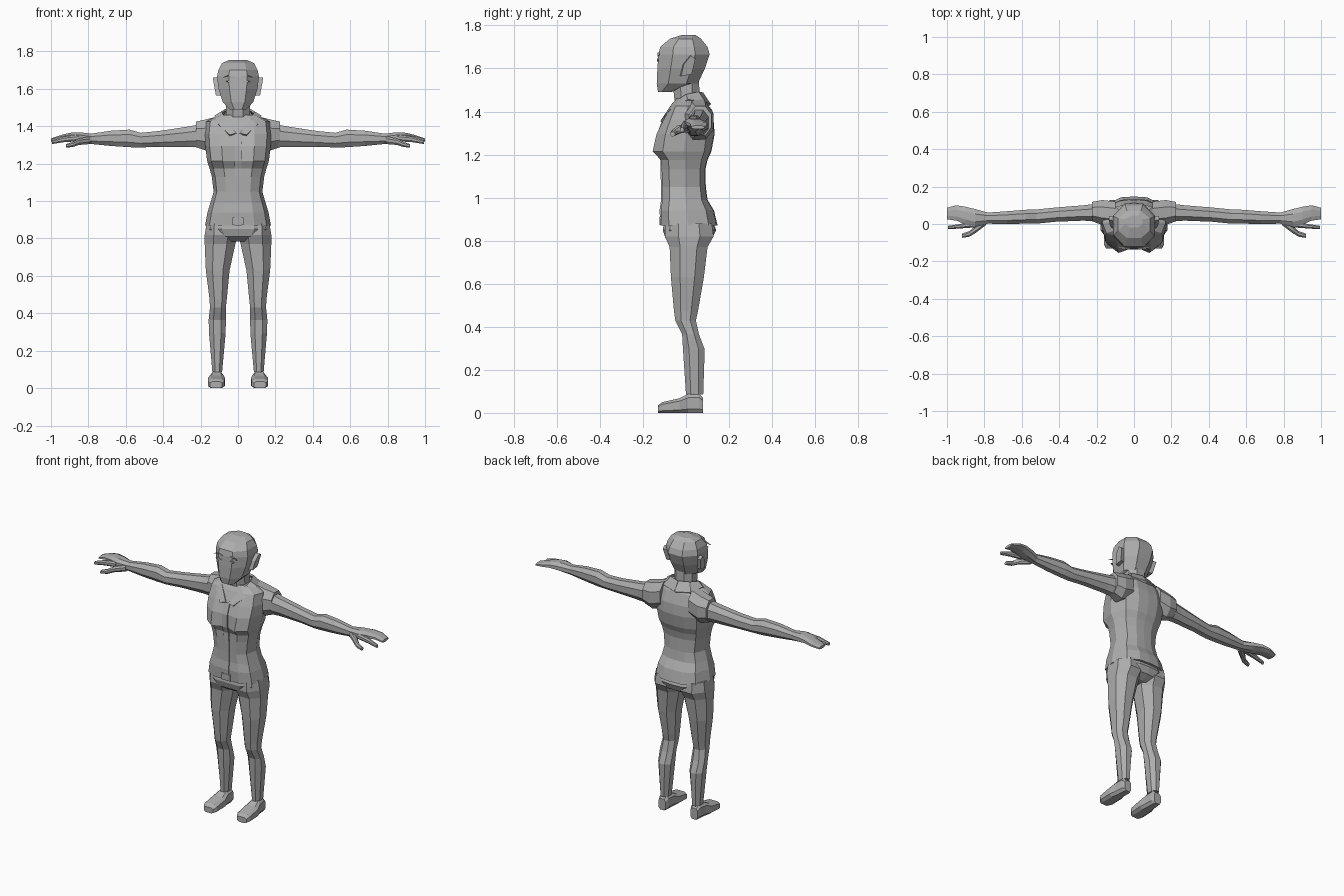
import bpy, bmesh

grey = bpy.data.materials.new("plain grey")
grey.diffuse_color = (0.42, 0.42, 0.42, 1)


def make(name, verts, faces, mirror=False, thick=0):
    """Create a flat-shaded object, optionally mirrored across x."""
    bm = bmesh.new()
    vs = [bm.verts.new(v) for v in verts]
    for f in faces:
        bm.faces.new([vs[i] for i in f])
    bmesh.ops.recalc_face_normals(bm, faces=bm.faces)
    me = bpy.data.meshes.new(name)
    bm.to_mesh(me)
    bm.free()
    me.materials.append(grey)
    ob = bpy.data.objects.new(name, me)
    bpy.context.collection.objects.link(ob)
    if thick:
        m = ob.modifiers.new("thickness", "SOLIDIFY")
        m.thickness, m.offset = thick, 0
    if mirror:
        m = ob.modifiers.new("mirror", "MIRROR")
        m.use_mirror_merge = False
    return ob


def loft(name, rings, mirror=False):
    """Skin a closed tube through rings of equal length, with end caps."""
    n = len(rings[0])
    faces = [(r * n + i, r * n + (i + 1) % n, (r + 1) * n + (i + 1) % n, (r + 1) * n + i)
             for r in range(len(rings) - 1) for i in range(n)]
    faces += [tuple(range(n)), tuple(range((len(rings) - 1) * n, len(rings) * n))]
    return make(name, [p for r in rings for p in r], faces, mirror)


def octagon(a0, a1, b0, b1, c=0.28):
    """Chamfered rectangle in two coordinates."""
    da, db = (a1 - a0) * c, (b1 - b0) * c
    return [(a0 + da, b0), (a1 - da, b0), (a1, b0 + db), (a1, b1 - db),
            (a1 - da, b1), (a0 + da, b1), (a0, b1 - db), (a0, b0 + db)]


def loft_x(name, secs, c=0.28):   # sections: x, y0, y1, z0, z1
    return loft(name, [[(x, a, b) for a, b in octagon(*s, c)] for x, *s in secs], True)


def loft_y(name, secs, c=0.2):    # sections: y, x0, x1, z0, z1
    return loft(name, [[(a, y, b) for a, b in octagon(*s, c)] for y, *s in secs], True)


def loft_z(name, secs, mirror=False, c=0.28):   # sections: z, x0, x1, y0, y1
    return loft(name, [[(a, b, z) for a, b in octagon(*s, c)] for z, *s in secs], mirror)


def body_ring(z, w, yf, yb, notch=0):
    """Twelve-sided torso section with an optional hollow at the front centre."""
    half = [(0.5 * w, yf), (0.87 * w, yf * 0.7), (w, yf * 0.25 + yb * 0.25),
            (0.8 * w, yb * 0.72), (0.4 * w, yb * 0.97)]
    right = [(x, y, z) for x, y in half]
    left = [(-x, y, z) for x, y in reversed(half)]
    return [(0, yf + notch, z)] + right + [(0, yb, z)] + left


# Jacket body: z, half width, front, back, hollow
torso = [(0.87, 0.176, -0.113, 0.147, 0), (0.94, 0.163, -0.117, 0.13, 0),
         (0.99, 0.148, -0.11, 0.1, 0), (1.05, 0.13, -0.11, 0.092, 0),
         (1.13, 0.14, -0.113, 0.09, 0), (1.175, 0.152, -0.117, 0.1, 0.005),
         (1.215, 0.165, -0.155, 0.118, 0.035), (1.295, 0.175, -0.137, 0.133, 0.012),
         (1.36, 0.178, -0.105, 0.128, 0), (1.425, 0.17, -0.07, 0.105, 0),
         (1.46, 0.105, -0.045, 0.085, 0)]
loft("jacket_body", [body_ring(*t) for t in torso])

# Hips under the jacket hem
loft("hips", [body_ring(0.9, 0.16, -0.1, 0.12), body_ring(0.85, 0.172, -0.108, 0.14),
              body_ring(0.81, 0.14, -0.095, 0.122), body_ring(0.785, 0.07, -0.06, 0.08)])

# Trouser legs
loft_z("leg", [(0.88, 0.02, 0.168, -0.095, 0.12), (0.82, 0.004, 0.178, -0.098, 0.128),
               (0.77, 0.014, 0.178, -0.076, 0.1), (0.63, 0.045, 0.172, -0.07, 0.083),
               (0.475, 0.06, 0.152, -0.056, 0.056), (0.43, 0.065, 0.15, -0.05, 0.046),
               (0.365, 0.065, 0.157, -0.018, 0.06), (0.295, 0.066, 0.155, -0.014, 0.087),
               (0.085, 0.085, 0.137, 0.0, 0.08)], True)

# Shoes
loft_y("shoe", [(-0.13, 0.085, 0.15, 0, 0.035), (-0.11, 0.072, 0.16, 0, 0.05),
                (-0.03, 0.07, 0.16, 0, 0.068), (0.01, 0.078, 0.148, 0, 0.088),
                (0.06, 0.08, 0.143, 0, 0.09), (0.08, 0.088, 0.137, 0, 0.07)])

# Cap sleeve and bare arm
loft_x("sleeve", [(0.1, -0.01, 0.12, 1.29, 1.455), (0.17, -0.005, 0.128, 1.27, 1.437),
                  (0.225, 0.015, 0.118, 1.288, 1.425)])
loft_x("arm", [(0.15, 0.01, 0.115, 1.285, 1.42), (0.27, 0.018, 0.1, 1.29, 1.398),
               (0.42, 0.012, 0.088, 1.29, 1.375), (0.52, 0.002, 0.078, 1.287, 1.365),
               (0.58, 0.002, 0.076, 1.288, 1.382), (0.68, 0.0, 0.068, 1.295, 1.376),
               (0.8, 0.002, 0.06, 1.307, 1.358)])

# Hand: palm, joined fingers, index finger, thumb
loft_x("palm_and_fingers", [(0.78, 0.002, 0.06, 1.305, 1.36), (0.85, -0.015, 0.08, 1.315, 1.368),
                            (0.9, -0.003, 0.092, 1.325, 1.365), (0.95, 0.018, 0.1, 1.325, 1.352),
                            (1.0, 0.025, 0.087, 1.318, 1.335)])
loft_x("index_finger", [(0.85, -0.018, 0.015, 1.32, 1.355), (0.93, -0.024, 0.0, 1.315, 1.345),
                        (0.995, -0.028, -0.01, 1.305, 1.325)])
loft_x("thumb", [(0.79, -0.005, 0.03, 1.305, 1.345), (0.85, -0.05, -0.01, 1.3, 1.335),
                 (0.88, -0.068, -0.038, 1.29, 1.318), (0.92, -0.074, -0.052, 1.285, 1.305)])

# Neck and head
loft_z("neck", [(1.38, -0.07, 0.07, -0.06, 0.07), (1.44, -0.064, 0.064, -0.052, 0.064),
                (1.56, -0.062, 0.062, -0.065, 0.06)])
loft_z("head", [(1.49, -0.045, 0.045, -0.13, -0.07), (1.53, -0.082, 0.082, -0.136, 0.055),
                (1.6, -0.104, 0.104, -0.133, 0.088), (1.665, -0.112, 0.112, -0.128, 0.11),
                (1.7, -0.105, 0.105, -0.12, 0.1), (1.738, -0.085, 0.085, -0.075, 0.07),
                (1.755, -0.045, 0.045, -0.02, 0.045)])

# Ears
ear = [(-0.03, 1.565), (-0.018, 1.62), (0.015, 1.66), (0.036, 1.645), (0.018, 1.572)]
loft("ear", [[(0.085, y, z) for y, z in ear],
             [(0.118 + (z - 1.565) * 0.18, y + 0.008, z) for y, z in ear]], True)


def plate(name, pts, y, mirror=True):
    """Thin plate facing forward."""
    make(name, [(x, y, z) for x, z in pts], [tuple(range(len(pts)))], mirror, 0.008)


# Face details
plate("brow", [(0.015, 1.655), (0.05, 1.668), (0.085, 1.66), (0.05, 1.674), (0.015, 1.664)], -0.128)
plate("eye", [(0.022, 1.637), (0.045, 1.646), (0.066, 1.64), (0.045, 1.632)], -0.131)

# Collar folded around the neck and down to the front points
inner = [(0, 0.075, 1.485), (0.065, 0.055, 1.488), (0.085, 0.0, 1.475), (0.065, -0.06, 1.435), (0.008, -0.108, 1.36)]
outer = [(0, 0.112, 1.43), (0.095, 0.088, 1.44), (0.122, 0.01, 1.452), (0.105, -0.068, 1.408), (0.045, -0.115, 1.352)]
make("collar", inner + outer, [(i, i + 1, i + 6, i + 5) for i in range(4)], True, 0.012)

# Front button band and belt buckle
band = [(x, yf + n * 0.75 - 0.003, z) for z, w, yf, yb, n in torso[:9] for x in (-0.018, 0.018)]
make("button_band", band, [(i, i + 1, i + 3, i + 2) for i in range(0, 16, 2)], False, 0.006)
plate("buckle", [(-0.03, 0.872), (0.03, 0.872), (0.03, 0.912), (-0.03, 0.912)], -0.12, False)
